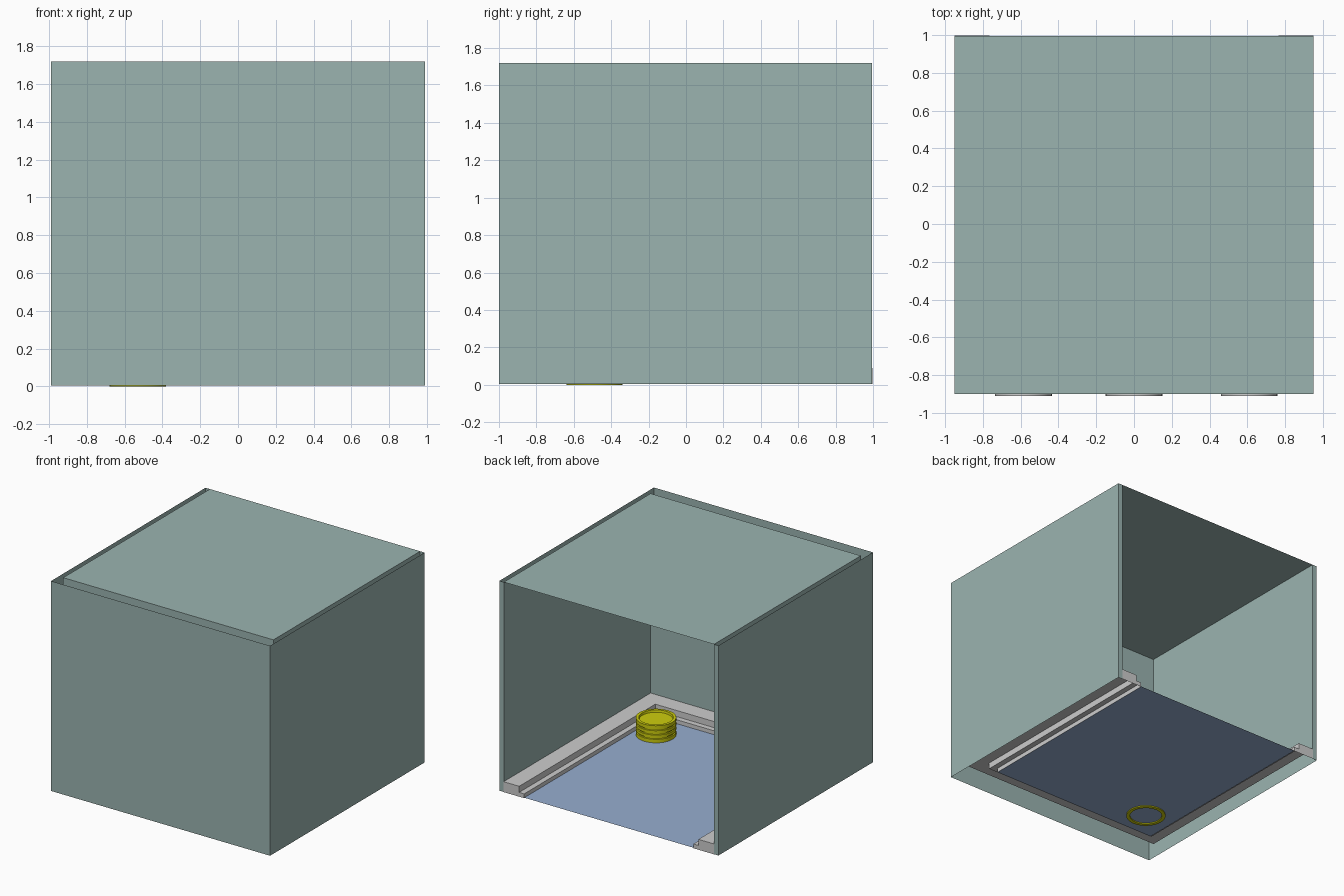
import bpy, bmesh, math
from mathutils import Matrix

if "Cube" in bpy.data.objects:
    bpy.data.objects.remove(bpy.data.objects["Cube"])


def material(name, rgb):
    m = bpy.data.materials.new(name)
    m.diffuse_color = (*rgb, 1)
    m.use_nodes = True
    m.node_tree.nodes["Principled BSDF"].inputs["Base Color"].default_value = m.diffuse_color
    return m


GREEN = material("sage_green", (0.328, 0.456, 0.434))
BLUE = material("floor_blue", (0.305, 0.423, 0.631))
GREY = material("light_grey", (0.61, 0.61, 0.61))
YELLOW = material("yellow", (0.61, 0.61, 0.004))


def make(name, polys, mat):
    """Object made of separate polygons, welded together."""
    bm = bmesh.new()
    for p in polys:
        bm.faces.new([bm.verts.new(c) for c in p])
    bmesh.ops.remove_doubles(bm, verts=bm.verts, dist=1e-5)
    bmesh.ops.recalc_face_normals(bm, faces=bm.faces)
    me = bpy.data.meshes.new(name)
    bm.to_mesh(me)
    bm.free()
    me.materials.append(mat)
    ob = bpy.data.objects.new(name, me)
    bpy.context.collection.objects.link(ob)
    return ob


def upright(a, b, z0, z1):
    return [(*a, z0), (*b, z0), (*b, z1), (*a, z1)]


def u_path(x, front, back):
    return [(-x, back), (-x, front), (x, front), (x, back)]


BASE, TOP, BACK = 0.005, 1.72, 0.995
FX, FY = 0.95, -0.9        # inner room half width and front

# Outer shell, open to the back, with narrow strips joining it to the inner walls
outer = u_path(0.99, -1.0, BACK)
inner = u_path(FX, FY, BACK)
shell = [upright(outer[i], outer[i + 1], BASE, TOP) for i in range(3)]
shell += [upright(outer[i], inner[i], BASE, TOP) for i in (0, 3)]
make("outer_walls", shell, GREEN)

# Inner walls stand on the stepped trim
make("inner_walls", [upright(inner[i], inner[i + 1], 0.09, TOP) for i in range(3)], GREEN)


def slab(name, x, front, z, mat):
    make(name, [[(-x, front, z), (x, front, z), (x, BACK, z), (-x, BACK, z)]], mat)


slab("ceiling", FX, FY, TOP, GREEN)
slab("floor", FX - 0.185, FY + 0.185, BASE + 0.003, BLUE)

# Stepped trim: a hollow profile (inset, height) carried round three walls
profile = [(0, 0.09), (0.14, 0.09), (0.14, 0.04), (0.185, 0.04), (0.185, BASE)]
rings = [[(x, y, z) for x, y in u_path(FX - d, FY + d, BACK + 0.002)] for d, z in profile]
trim = [[r[i], r[i + 1], s[i + 1], s[i]] for r, s in zip(rings, rings[1:]) for i in range(3)]
for s in (-1, 1):          # closed ends
    y = BACK + 0.002
    trim.append([(s * (FX - d), y, z) for d, z in profile] + [(s * FX, y, BASE)])
make("stepped_trim", trim, GREY)


# Ribbed round canister with recessed ends
def canister(name, loc, mat, rot=None):
    r, g, h = 0.15, 0.142, 0.14
    prof = [(0.0, 0.02), (0.12, 0.02), (0.122, 0), (r, 0)]
    for z in (0.035, 0.07, 0.105):
        prof += [(r, z - 0.006), (g, z - 0.004), (g, z + 0.004), (r, z + 0.006)]
    prof += [(r, h), (0.128, h), (0.125, h - 0.018), (0.0, h - 0.018)]
    n = 32
    cs = [(math.cos(2 * math.pi * i / n), math.sin(2 * math.pi * i / n)) for i in range(n)]
    polys = []
    for (r0, z0), (r1, z1) in zip(prof, prof[1:]):
        for i in range(n):
            a, b = cs[i], cs[(i + 1) % n]
            q = [(r0 * a[0], r0 * a[1], z0), (r0 * b[0], r0 * b[1], z0),
                 (r1 * b[0], r1 * b[1], z1), (r1 * a[0], r1 * a[1], z1)]
            if r0 == 0:
                q = q[1:]
            elif r1 == 0:
                q = q[:3]
            polys.append(q)
    ob = make(name, polys, mat)
    if rot:
        ob.data.transform(rot)
    ob.location = loc
    bpy.ops.object.select_all(action='DESELECT')
    ob.select_set(True)
    bpy.context.view_layer.objects.active = ob
    bpy.ops.object.shade_smooth_by_angle(angle=math.radians(30))


canister("floor_canister_left", (-0.53, -0.49, 0.0), YELLOW)
canister("floor_canister_right", (0.6, -0.47, 0.01), YELLOW)

# Three round fittings let into the front inner wall
into_room = Matrix.Rotation(math.radians(-90), 4, 'X')
for i, x in enumerate((-0.585, 0.0, 0.61)):
    canister(f"wall_fitting_{i + 1}", (x, FY - 0.01, 1.05), GREY, into_room)
